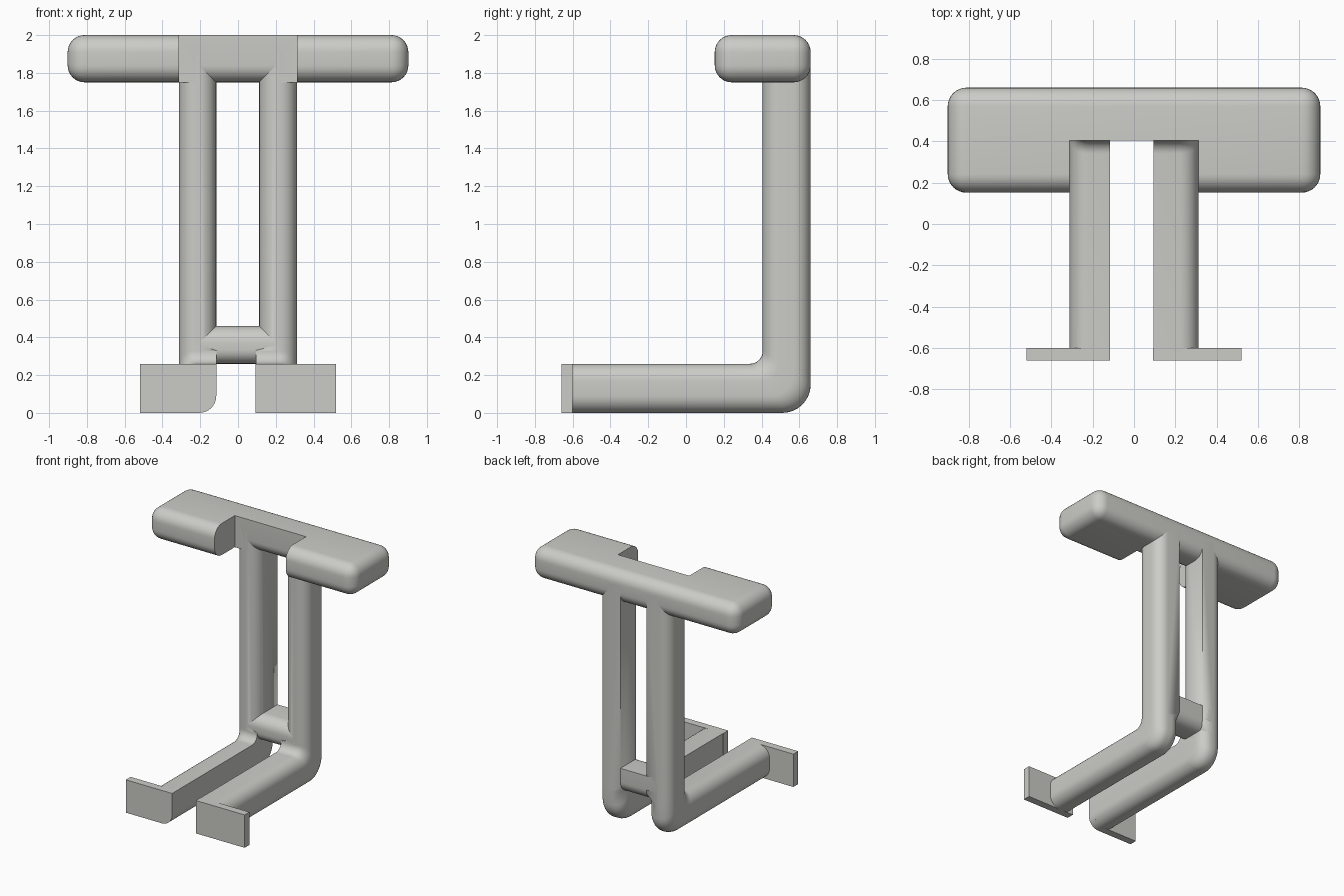
import bpy, bmesh, math
from mathutils import Vector

if "Cube" in bpy.data.objects:
    bpy.data.objects.remove(bpy.data.objects["Cube"])

SEG = 8
R = 0.09          # main edge rounding
D = 0.255         # depth of an upright

grey = bpy.data.materials.new("light grey")
grey.diffuse_color = (0.6, 0.6, 0.57, 1)
grey.use_nodes = True
grey.node_tree.nodes["Principled BSDF"].inputs["Base Color"].default_value = grey.diffuse_color


def rounded_rect(a0, a1, b0, b1, radii):
    """Outline with its own radius at (a0,b0), (a1,b0), (a1,b1), (a0,b1)."""
    corners = [(a0, b0, 180), (a1, b0, 270), (a1, b1, 0), (a0, b1, 90)]
    pts = []
    for (a, b, start), r in zip(corners, radii):
        ca = a + (r if a == a0 else -r)
        cb = b + (r if b == b0 else -r)
        for i in range(SEG + 1):
            t = math.radians(start + 90 * i / SEG)
            pts.append((ca + r * math.cos(t), cb + r * math.sin(t)))
    return pts


def loft(name, rings):
    """Skin closed rings of equal size and cap both ends."""
    bm = bmesh.new()
    vs = [[bm.verts.new(p) for p in ring] for ring in rings]
    n = len(vs[0])
    for a, b in zip(vs, vs[1:]):
        for i in range(n):
            j = (i + 1) % n
            bm.faces.new((a[i], a[j], b[j], b[i]))
    bm.faces.new(vs[0])
    bm.faces.new(vs[-1])
    bmesh.ops.remove_doubles(bm, verts=bm.verts, dist=1e-5)
    bmesh.ops.recalc_face_normals(bm, faces=bm.faces)
    me = bpy.data.meshes.new(name)
    bm.to_mesh(me)
    bm.free()
    ob = bpy.data.objects.new(name, me)
    bpy.context.collection.objects.link(ob)
    me.materials.append(grey)
    return ob


def activate(ob):
    bpy.ops.object.select_all(action='DESELECT')
    ob.select_set(True)
    bpy.context.view_layer.objects.active = ob


def smooth(ob):
    activate(ob)
    bpy.ops.object.shade_smooth_by_angle(angle=math.radians(30))


def box(name, lo, hi):
    (x0, y0, z0), (x1, y1, z1) = lo, hi
    return loft(name, [[(x0, y0, z), (x1, y0, z), (x1, y1, z), (x0, y1, z)] for z in (z0, z1)])


def cut(ob, cutter):
    activate(ob)
    m = ob.modifiers.new("cut", 'BOOLEAN')
    m.operation = 'DIFFERENCE'
    m.solver = 'EXACT'
    m.object = cutter
    bpy.ops.object.modifier_apply(modifier=m.name)
    bpy.data.objects.remove(cutter)


# L-shaped legs: foot bar, bend and upright in one sweep
LOW = (R, R, 0, R)     # foot bar: sharp inner top edge
HIGH = (R, 0, R, R)    # upright: sharp inner back edge


def leg(name, side, x_low, x_high):
    stations = [((-0.62, 0.26), (-0.62, 0.0), LOW, x_low)]
    for i in range(SEG + 1):
        t = math.pi / 2 * i / SEG
        s, c = math.sin(t), math.cos(t)
        inner = (0.34 + 0.065 * s, 0.325 - 0.065 * c)
        outer = (0.51 + 0.15 * s, 0.15 - 0.15 * c)
        stations.append((inner, outer, LOW, x_low))
    stations += [((0.405, 0.33), (0.66, 0.26), LOW, x_low),
                 ((0.405, 0.36), (0.66, 0.32), HIGH, x_high),
                 ((0.405, 1.9), (0.66, 1.9), HIGH, x_high)]
    rings = []
    for inner, outer, radii, x_in in stations:
        pi, po = Vector(inner), Vector(outer)
        ring = []
        for w, d in rounded_rect(-0.312, -x_in, 0, D, radii):
            p = po.lerp(pi, d / D)
            ring.append((-side * w, p.x, p.y))
        rings.append(ring)
    smooth(loft(name, rings))


leg("left_leg", -1, 0.115, 0.115)
leg("right_leg", 1, 0.095, 0.112)

# foot plates
left = rounded_rect(-0.52, -0.115, 0, 0.26, (0, R, 0, 0))
smooth(loft("left_foot_plate", [[(x, y, z) for x, z in left] for y in (-0.66, -0.6)]))
box("right_foot_plate", (0.093, -0.66, 0), (0.52, -0.6, 0.26))

# lower crosspiece between the uprights
prof = rounded_rect(0.405, 0.66, 0.26, 0.46, (0.075, R, 0, R))
smooth(loft("lower_crosspiece", [[(x, y, z) for y, z in prof] for x in (-0.2, 0.2)]))

# top bar: rounded block with a front notch
bar = box("top_bar", (-0.902, 0.152, 1.75), (0.902, 0.66, 2.0))
activate(bar)
bev = bar.modifiers.new("round", 'BEVEL')
bev.width = R
bev.segments = SEG
bpy.ops.object.modifier_apply(modifier=bev.name)
cut(bar, box("notch_cutter", (-0.312, 0.0, 1.6), (0.312, 0.405, 2.2)))

# rounded lower front edge of the bar between the uprights
arc = [(0.405 + R - R * math.cos(math.pi / 2 * i / SEG),
        1.75 + R - R * math.sin(math.pi / 2 * i / SEG)) for i in range(SEG + 1)]
edge = arc + [(0.405 + R, 1.7), (0.35, 1.7), (0.35, 1.75 + R)]
cut(bar, loft("edge_cutter", [[(x, y, z) for y, z in edge] for x in (-0.2, 0.2)]))
smooth(bar)
